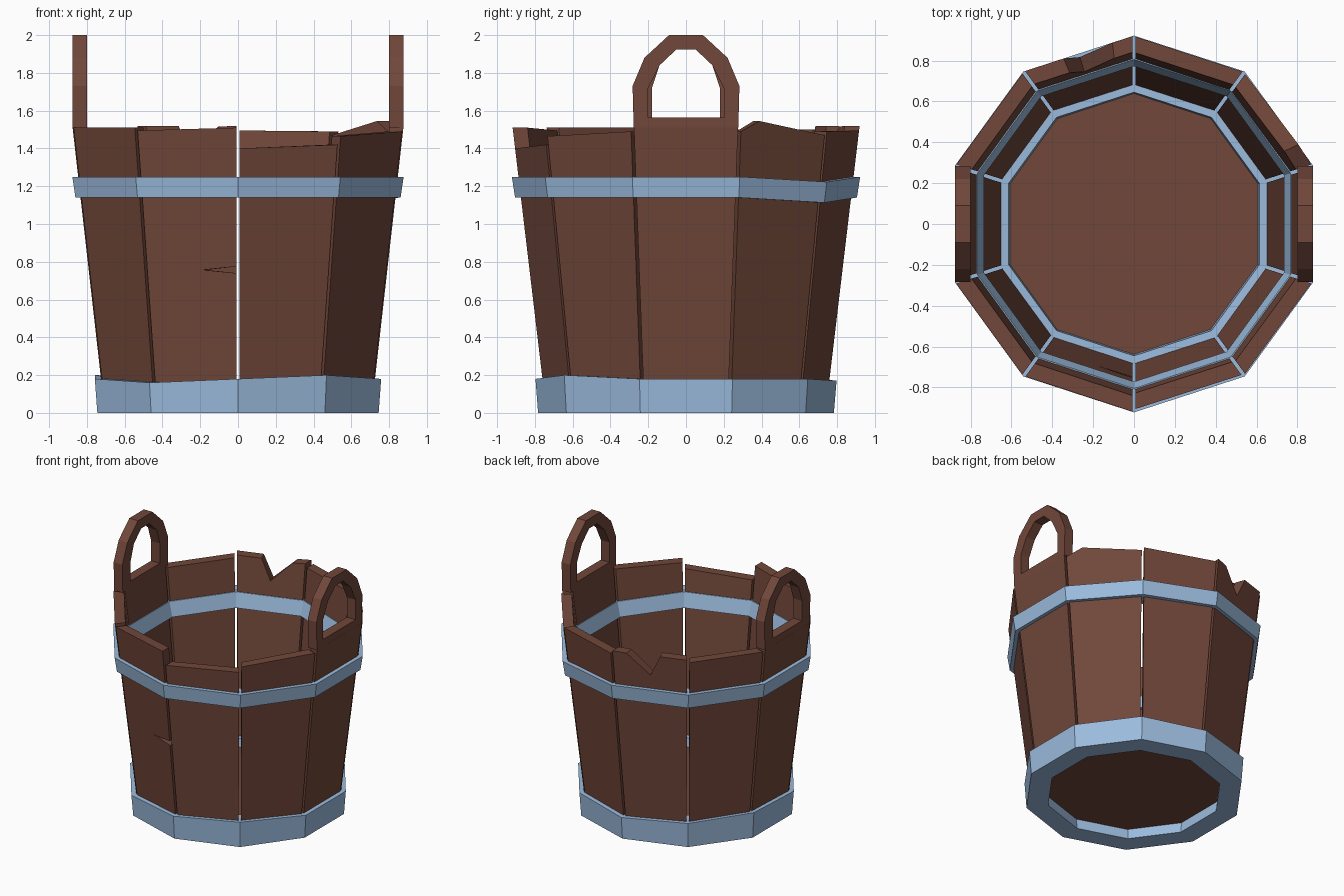
import bpy, bmesh
from math import sin, cos, tan, radians

if "Cube" in bpy.data.objects:
    bpy.data.objects.remove(bpy.data.objects["Cube"])

SIDES = 10
STEP = 360 / SIDES
THICK = 0.075


def material(name, rgb):
    m = bpy.data.materials.new(name)
    m.use_nodes = True
    m.diffuse_color = (*rgb, 1)
    m.node_tree.nodes["Principled BSDF"].inputs["Base Color"].default_value = (*rgb, 1)
    return m


WOOD = material("brown wood", (0.165, 0.063, 0.042))
METAL = material("blue grey metal", (0.33, 0.50, 0.73))


def finish(name, bm, mat, angle=0):
    bmesh.ops.recalc_face_normals(bm, faces=bm.faces)
    mesh = bpy.data.meshes.new(name)
    bm.to_mesh(mesh)
    bm.free()
    mesh.materials.append(mat)
    ob = bpy.data.objects.new(name, mesh)
    ob.rotation_euler.z = radians(angle)
    bpy.context.collection.objects.link(ob)
    return ob


def strip(bm, a, b):
    """Join two closed loops with quads."""
    for i in range(len(a)):
        j = (i + 1) % len(a)
        bm.faces.new((a[i], a[j], b[j], b[i]))


def band(name, section, drops):
    """Ten-sided ring from a (radius, z, drop weight) cross-section."""
    bm = bmesh.new()
    loops = []
    for r, z, w in section:
        loops.append([bm.verts.new((r * cos(radians(18 + STEP * k)),
                                    r * sin(radians(18 + STEP * k)),
                                    z + w * drops.get(k, 0))) for k in range(SIDES)])
    for i, loop in enumerate(loops):
        strip(bm, loop, loops[(i + 1) % len(loops)])
    finish(name, bm, METAL)


def stave(name, angle, top, crack=False):
    """Leaning board; top is a list of (side -1..1, z) from left to right."""
    outline = [(-1, 0.1), (1, 0.1)]
    if crack:
        outline += [(1, 0.74), (0.25, 0.757), (1, 0.775)]
    outline += reversed(top)
    bm = bmesh.new()
    loops = []
    for depth in (0, THICK):
        loop = []
        for t, z in outline:
            a = 0.705 + 0.113 * z - depth
            loop.append(bm.verts.new((a, t * (a * tan(radians(18)) - 0.009), z)))
        loops.append(loop)
        bm.faces.new(loop)
    strip(bm, *loops)
    finish(name, bm, WOOD, angle)


def handle(name, angle, hole):
    """Upright arch standing on a stave."""
    def mirrored(half):
        return half + [(-y, z) for y, z in reversed(half)]
    outer = mirrored([(-0.277, 1.51), (-0.283, 1.73), (-0.22, 1.88), (-0.09, 2)])
    inner = mirrored([(-hole, 1.565), (-hole, 1.72), (-0.14, 1.84), (-0.05, 1.925)])
    bm = bmesh.new()
    loops = [[bm.verts.new((x, y, z)) for y, z in path]
             for x, path in ((0.875, outer), (0.8, outer), (0.8, inner), (0.875, inner))]
    for i in range(4):
        strip(bm, loops[i], loops[(i + 1) % 4])
    finish(name, bm, WOOD, angle)


# Staves, with worn tops
flat = [(-1, 1.51), (1, 1.51)]
tops = {
    0: flat,
    36: [(-1, 1.49), (-0.57, 1.545), (1, 1.47)],
    72: [(-1, 1.49), (1, 1.495)],
    108: [(-1, 1.52), (-0.63, 1.515), (0, 1.36), (0.28, 1.52), (1, 1.52)],
    144: [(-1, 1.5), (1, 1.5)],
    180: flat,
    216: flat,
    252: [(-1, 1.495), (1, 1.51)],
    288: [(-1, 1.4), (1, 1.42)],
    324: [(-1, 1.465), (1, 1.49)],
}
for n, (angle, top) in enumerate(tops.items()):
    stave(f"stave_{n + 1}", angle, top, crack=(angle == 252))

# Handles
handle("left_handle", 0, 0.2)
handle("right_handle", 180, 0.18)

# Metal bands
band("upper_hoop",
     [(0.905, 1.14, 1), (0.922, 1.25, 1), (0.805, 1.25, 1), (0.772, 1.14, 1)],
     {1: -0.027})
band("base_band",
     [(0.783, 0, 0), (0.797, 0.18, 1), (0.645, 0.18, 0.5), (0.625, 0, 0)],
     {2: -0.01, 3: 0.01, 4: 0.02, 6: -0.02, 8: 0.02})

# Floor
bm = bmesh.new()
rings = [[bm.verts.new((0.642 * cos(radians(18 + STEP * k)),
                        0.642 * sin(radians(18 + STEP * k)), z))
          for k in range(SIDES)] for z in (0.08, 0.12)]
for ring in rings:
    bm.faces.new(ring)
strip(bm, *rings)
finish("floor", bm, WOOD)
